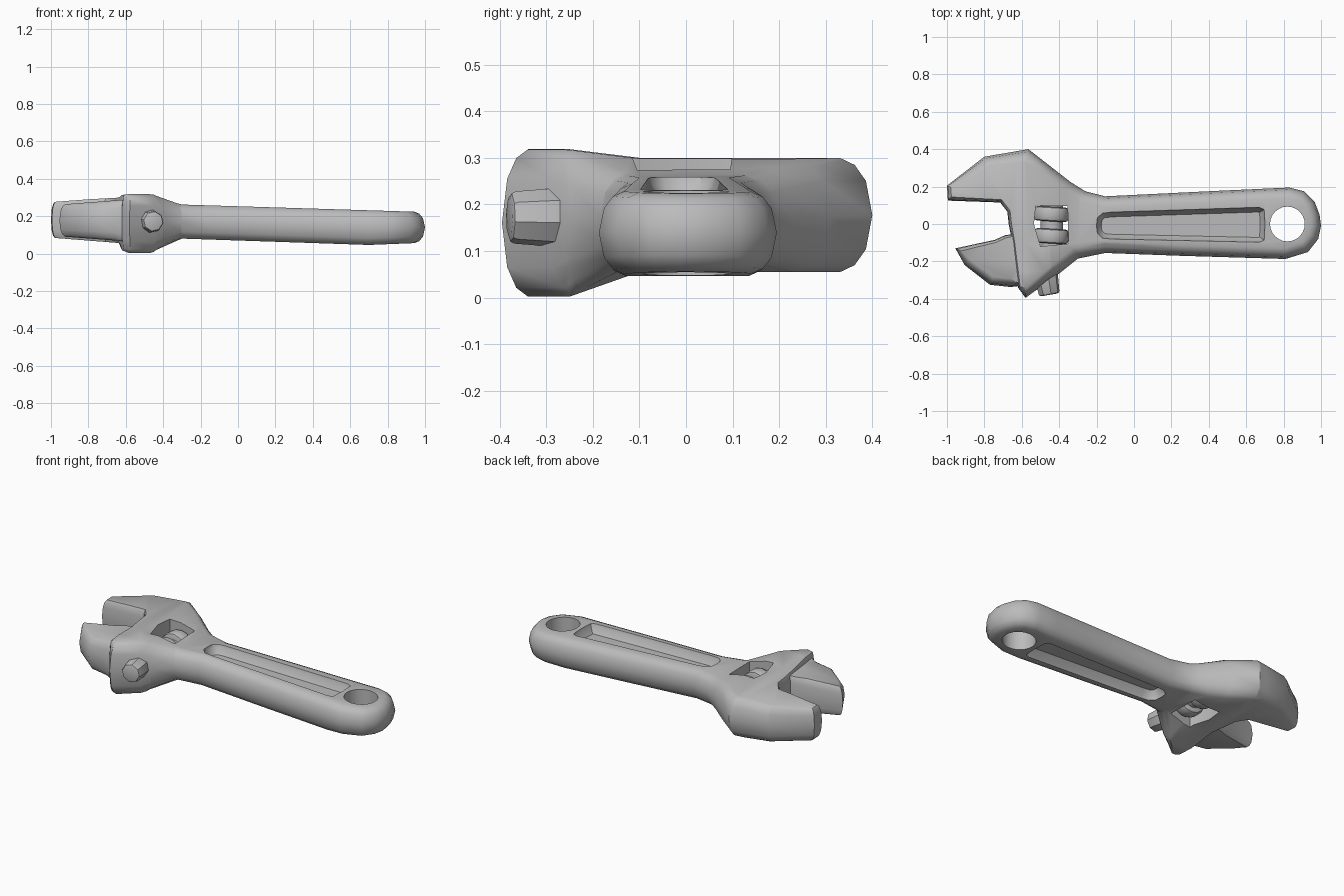
import bpy, bmesh, math
from mathutils import Vector, Matrix

if "Cube" in bpy.data.objects:
    bpy.data.objects.remove(bpy.data.objects["Cube"])

steel = bpy.data.materials.new("steel grey")
steel.diffuse_color = (0.5, 0.5, 0.5, 1)
steel.use_nodes = True
steel.node_tree.nodes["Principled BSDF"].inputs["Base Color"].default_value = steel.diffuse_color


def lerp_table(x, table):
    if x <= table[0][0]:
        return table[0][1]
    for (a, u), (b, v) in zip(table, table[1:]):
        if x <= b:
            return u + (v - u) * (x - a) / (b - a)
    return table[-1][1]


# Thickness of the forging: top and bottom height along x, fatter around the screw boss
def body_z(x, y, t):
    top = lerp_table(x, [(-1, .275), (-.8, .29), (-.62, .30), (-.45, .298), (-.3, .262), (1, .222)])
    low = lerp_table(x, [(-1, .085), (-.62, .055), (-.45, .055), (-.3, .08), (.7, .046), (1, .058)])
    boss = min(1, max(0, (-y - .1) / .15)) * lerp_table(x, [(-.65, .5), (-.58, 1), (-.45, 1), (-.3, 0)])
    top += .019 * boss
    low -= .053 * boss
    return (top + low) / 2 + t * (top - low) / 2


def jaw_z(x, y, t):
    return .177 + t * lerp_table(x, [(-.95, .085), (-.62, .11)])


def finish(name, bm):
    bmesh.ops.recalc_face_normals(bm, faces=bm.faces)
    me = bpy.data.meshes.new(name)
    bm.to_mesh(me)
    bm.free()
    ob = bpy.data.objects.new(name, me)
    me.materials.append(steel)
    bpy.context.collection.objects.link(ob)
    return ob


def inset(points, factor):
    """Move a clockwise outline inward; each point carries its own inset width."""
    out = []
    for i, (x, y, d) in enumerate(points):
        p = Vector((x, y))
        e0 = (p - Vector(points[i - 1][:2])).normalized()
        e1 = (Vector(points[(i + 1) % len(points)][:2]) - p).normalized()
        n0, n1 = Vector((e0.y, -e0.x)), Vector((e1.y, -e1.x))
        n = (n0 + n1).normalized()
        out.append(p + n * d * factor / max(.6, n.dot(n0)))
    return out


def slab(name, points, levels, zmap, xcuts=(), ycuts=()):
    """Stack inset outlines at the given levels, slice, then bend to the height map."""
    bm = bmesh.new()
    rings = [[bm.verts.new((p.x, p.y, t)) for p in inset(points, f)] for t, f in levels]
    n = len(points)
    for a, b in zip(rings, rings[1:]):
        for i in range(n):
            bm.faces.new((a[i], a[(i + 1) % n], b[(i + 1) % n], b[i]))
    bm.faces.new(rings[0])
    bm.faces.new(rings[-1])
    cuts = [((c, 0, 0), (1, 0, 0)) for c in xcuts] + [((0, c, 0), (0, 1, 0)) for c in ycuts]
    for co, no in cuts:
        bmesh.ops.bisect_plane(bm, geom=bm.verts[:] + bm.edges[:] + bm.faces[:],
                               dist=1e-5, plane_co=co, plane_no=no)
    for v in bm.verts:
        v.co.z = zmap(v.co.x, v.co.y, v.co.z)
    return finish(name, bm)


def cylinder(name, centre, axis, radius, tip_radius, length, sides, bevel=0.0):
    bm = bmesh.new()
    bmesh.ops.create_cone(bm, cap_ends=True, segments=sides, radius1=radius,
                          radius2=tip_radius, depth=length)
    if bevel:
        rim = [e for e in bm.edges if abs(e.verts[0].co.z - e.verts[1].co.z) < 1e-5]
        bmesh.ops.bevel(bm, geom=rim, offset=bevel, segments=2, affect='EDGES', profile=.5)
    rot = Vector((0, 0, 1)).rotation_difference(Vector(axis)).to_matrix().to_4x4()
    bm.transform(Matrix.Translation(centre) @ rot)
    return finish(name, bm)


def smooth(ob, angle=40):
    bpy.ops.object.select_all(action='DESELECT')
    ob.select_set(True)
    bpy.context.view_layer.objects.active = ob
    bpy.ops.object.shade_smooth_by_angle(angle=math.radians(angle))


def cut(ob, cutter):
    mod = ob.modifiers.new("cut", 'BOOLEAN')
    mod.operation, mod.solver, mod.object = 'DIFFERENCE', 'EXACT', cutter
    bpy.context.view_layer.objects.active = ob
    bpy.ops.object.modifier_apply(modifier=mod.name)
    bpy.data.objects.remove(cutter)


half = [(0, 0), (.6, .2), (.88, .55), (1, 1)]
rounded = [(-t, f) for t, f in reversed(half[1:])] + half

# Wrench body: fixed jaw, handle and boss in one outline (x, y, edge rounding)
outline = [(-1, .205, .02), (-.80, .36, .05), (-.565, .40, .065), (-.34, .225, .06), (-.26, .175, .06),
           (-.155, .148, .055), (.46, .178, .055), (.83, .195, .055), (.91, .175, .055), (.965, .12, .055),
           (.992, .05, .055), (1, -.01, .055), (.985, -.08, .055), (.93, -.15, .055), (.81, -.187, .055),
           (.25, -.17, .055), (-.155, -.155, .055), (-.30, -.185, .06), (-.40, -.265, .06),
           (-.58, -.395, .04), (-.62, -.34, .012), (-.65, -.10, .012), (-.67, 0, .015),
           (-.677, .065, .015), (-.715, .115, .015), (-.995, .125, .02)]
body = slab("wrench_body", outline, rounded, body_z,
            xcuts=(-.8, -.62, -.58, -.45, -.3, .7), ycuts=(-.25, -.1))

# Recess on both faces of the handle
groove = [(-.205, -.01, .03), (-.20, .035, .03), (-.17, .062, .03), (-.12, .068, .03), (.67, .094, .03),
          (.70, .08, .03), (.705, 0, .03), (.70, -.09, .03), (.67, -.102, .03), (-.12, -.085, .03),
          (-.17, -.08, .03), (-.20, -.05, .03)]
for s in (1, -1):
    cut(body, slab("groove_cutter", groove, [(.45 * s, 1), (.8 * s, .3), (1.2 * s, 0)], body_z, xcuts=(.7,)))

# Hanging hole and screw window
cut(body, cylinder("hole_cutter", (.82, 0, .15), (0, 0, 1), .093, .093, 1, 24))
window = [(-.525, .10, 0), (-.355, .095, 0), (-.35, -.105, 0), (-.50, -.12, 0), (-.535, 0, 0)]
cut(body, slab("window_cutter", window, [(-1.5, 0), (1.5, 0)], body_z))
smooth(body)

# Sliding jaw, tucked into the body along the split line
jaw = [(-.955, -.13, .02), (-.745, -.085, .015), (-.69, -.06, .015), (-.62, -.05, .01),
       (-.59, -.2, .01), (-.60, -.33, .01), (-.66, -.337, .045), (-.77, -.325, .045), (-.905, -.22, .04)]
smooth(slab("sliding_jaw", jaw, rounded, jaw_z))

# Adjusting screw: core and two collars, axis across the window
smooth(cylinder("screw_core", (-.44, -.01, .17), (0, 1, 0), .06, .06, .26, 16))
for i, y in enumerate((.053, -.065)):
    smooth(cylinder("screw_collar_%d" % (i + 1), (-.442, y, .172), (.06, 1, 0), .093, .093, .078, 16, .018))

# Screw pin head standing out of the boss
smooth(cylinder("screw_pin", (-.465, -.305, .172), (.17, -.98, 0), .068, .056, .15, 8, .012))
